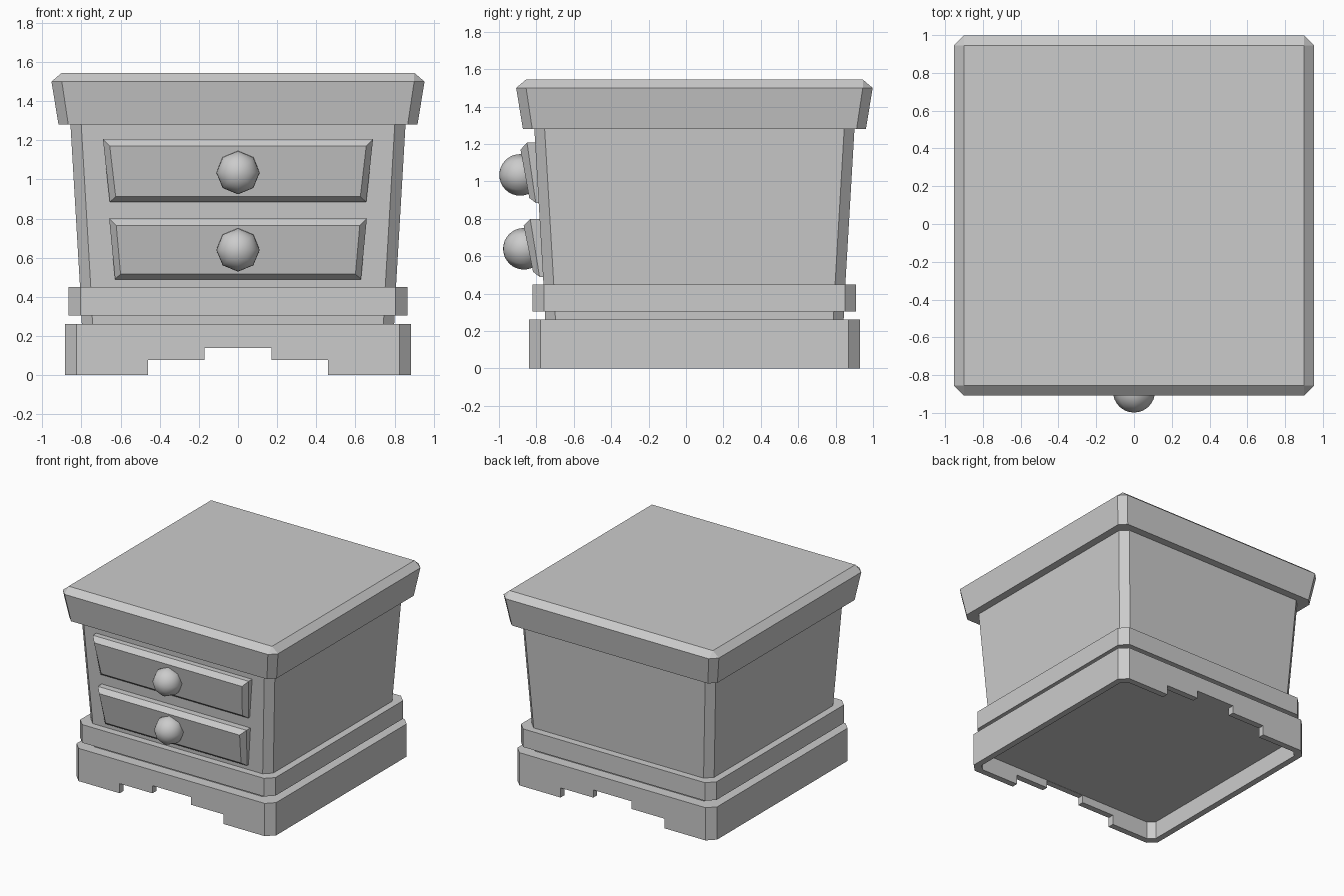
import bpy, bmesh
from math import radians

if "Cube" in bpy.data.objects:
    bpy.data.objects.remove(bpy.data.objects["Cube"])

CY = 0.045  # cabinet centre in y; the knobs reach further forward


def finish(name, bm):
    bmesh.ops.remove_doubles(bm, verts=bm.verts, dist=1e-5)
    bmesh.ops.recalc_face_normals(bm, faces=bm.faces)
    mesh = bpy.data.meshes.new(name)
    bm.to_mesh(mesh)
    bm.free()
    ob = bpy.data.objects.new(name, mesh)
    bpy.context.collection.objects.link(ob)
    return ob


def loft(name, rings):
    """Skin a list of equal-length point rings and cap both ends."""
    bm = bmesh.new()
    rows = [[bm.verts.new(p) for p in ring] for ring in rings]
    n = len(rows[0])
    for a, b in zip(rows, rows[1:]):
        for i in range(n):
            j = (i + 1) % n
            bm.faces.new((a[i], a[j], b[j], b[i]))
    bm.faces.new(rows[0])
    bm.faces.new(rows[-1])
    return finish(name, bm)


def square(half, chamfer, z):
    """Square ring with chamfered corners."""
    h, k = half, half - chamfer
    pts = [(h, -k), (h, k), (k, h), (-k, h), (-h, k), (-h, -k), (-k, -h), (k, -h)]
    return [(x, y + CY, z) for x, y in pts]


def panel(x_low, x_high, z_low, z_high, y_low, y_high):
    """Upright trapezoid ring."""
    return [(-x_low, y_low, z_low), (x_low, y_low, z_low),
            (x_high, y_high, z_high), (-x_high, y_high, z_high)]


# Cabinet body, trim band and flared top
loft("cabinet_body", [square(0.795, 0.055, 0.20), square(0.807, 0.055, 0.45),
                      square(0.857, 0.055, 1.30)])
loft("trim_band", [square(0.865, 0.06, 0.305), square(0.865, 0.06, 0.45)])
loft("table_top", [square(0.917, 0.05, 1.28), square(0.953, 0.053, 1.50),
                   square(0.90, 0.0, 1.545)])

# Plinth, hollow underneath, with a stepped opening front and back
plinth = loft("plinth", [square(0.835, 0.045, 0.14), square(0.835, 0.045, 0),
                         square(0.884, 0.06, 0), square(0.884, 0.06, 0.262)])
step = [(0.46, -0.1), (0.46, 0.077), (0.17, 0.077), (0.17, 0.138)]
outline = step + [(-x, z) for x, z in reversed(step)]
cutter = loft("plinth_cutter", [[(x, y, z) for x, z in outline] for y in (-1.5, 1.5)])
cutter.hide_render = True
mod = plinth.modifiers.new("opening", "BOOLEAN")
mod.operation = "DIFFERENCE"
mod.solver = "EXACT"
mod.object = cutter
cut_mesh = bpy.data.meshes.new_from_object(
    plinth.evaluated_get(bpy.context.evaluated_depsgraph_get()))
plinth.modifiers.clear()
plinth.data = cut_mesh
bpy.data.objects.remove(cutter)

# Drawer fronts with bevelled rims
loft("upper_drawer", [panel(0.655, 0.69, 0.885, 1.207, -0.74, -0.74),
                      panel(0.655, 0.69, 0.885, 1.207, -0.803, -0.85),
                      panel(0.625, 0.655, 0.912, 1.17, -0.838, -0.885)])
loft("lower_drawer", [panel(0.628, 0.658, 0.49, 0.80, -0.72, -0.72),
                      panel(0.628, 0.658, 0.49, 0.80, -0.783, -0.833),
                      panel(0.60, 0.622, 0.517, 0.765, -0.818, -0.868)])

# Eight-sided round knobs, poles facing forward
for name, y, z in (("upper_knob", -0.887, 1.035), ("lower_knob", -0.867, 0.64)):
    bpy.ops.mesh.primitive_uv_sphere_add(segments=8, ring_count=16, radius=0.111,
                                         location=(0, y, z), rotation=(radians(90), 0, 0))
    knob = bpy.context.object
    knob.name = name
    bpy.ops.object.shade_smooth_by_angle(angle=radians(60))
